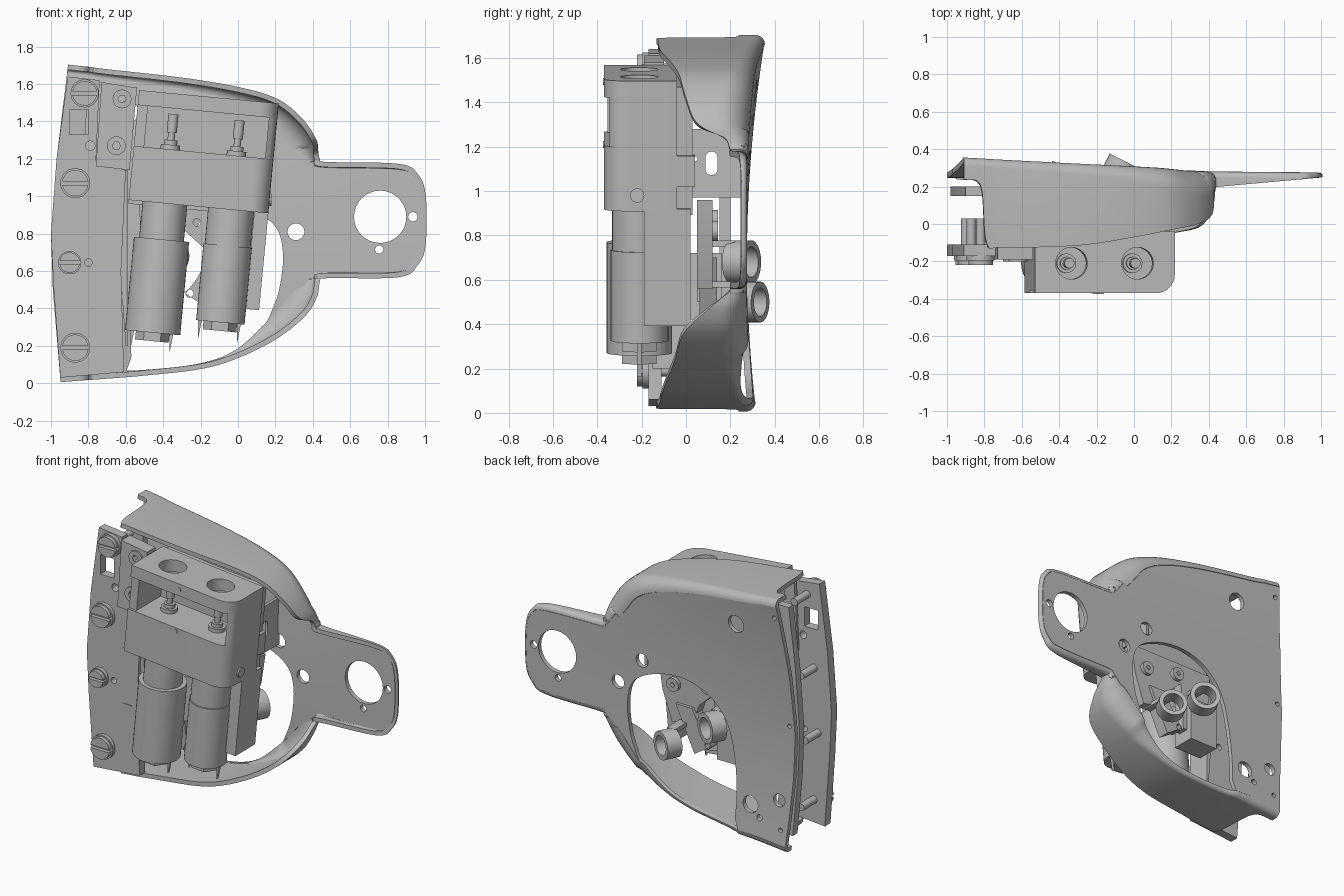
import bpy, bmesh, math
from mathutils import Vector, Matrix

cube = bpy.data.objects.get("Cube")
if cube:
    bpy.data.objects.remove(cube)

mat = bpy.data.materials.new("satin_grey")
mat.use_nodes = True
GREY = (0.5, 0.5, 0.5, 1)
mat.diffuse_color = GREY
mat.node_tree.nodes["Principled BSDF"].inputs["Base Color"].default_value = GREY

TILT = Matrix.Rotation(math.radians(5.45), 4, 'Y')   # lean of the valve unit
FACE_X = Matrix(((0, 0, 1), (1, 0, 0), (0, 1, 0))).to_4x4()   # outline drawn in y, z
parts = []


def evaluated_mesh(ob):
    bpy.context.view_layer.update()
    return bpy.data.meshes.new_from_object(ob.evaluated_get(bpy.context.evaluated_depsgraph_get()))


def finish(name, bm, matrix=None):
    if matrix:
        bmesh.ops.transform(bm, matrix=matrix, verts=bm.verts)
    bmesh.ops.recalc_face_normals(bm, faces=bm.faces)
    me = bpy.data.meshes.new(name)
    bm.to_mesh(me)
    bm.free()
    me.materials.append(mat)
    ob = bpy.data.objects.new(name, me)
    bpy.context.collection.objects.link(ob)
    parts.append(ob)
    return ob


def circle(x, y, r, n=32, a0=0, a1=360):
    steps = n if a1 - a0 == 360 else n - 1
    angs = [math.radians(a0 + (a1 - a0) * i / steps) for i in range(n)]
    return [(x + r * math.cos(a), y + r * math.sin(a)) for a in angs]


def rect(x0, x1, y0, y1):
    return [(x0, y0), (x1, y0), (x1, y1), (x0, y1)]


def slab_mesh(loops, lo, hi, axis):
    """Filled outline with holes, extruded along y or z."""
    cu = bpy.data.curves.new("outline", 'CURVE')
    cu.dimensions, cu.fill_mode, cu.extrude = '2D', 'BOTH', (hi - lo) / 2
    for loop in loops:
        sp = cu.splines.new('POLY')
        sp.points.add(len(loop) - 1)
        for p, q in zip(sp.points, loop):
            p.co = (q[0], q[1], 0, 1)
        sp.use_cyclic_u = True
    ob = bpy.data.objects.new("outline", cu)
    bpy.context.collection.objects.link(ob)
    me = evaluated_mesh(ob)
    bm = bmesh.new()
    bm.from_mesh(me)
    bpy.data.objects.remove(ob)
    bpy.data.curves.remove(cu)
    bpy.data.meshes.remove(me)
    bmesh.ops.remove_doubles(bm, verts=bm.verts, dist=0.0001)
    mid = (lo + hi) / 2
    for v in bm.verts:
        x, y, z = v.co
        v.co = (x, z + mid, y) if axis == 'y' else (x, y, z + mid)
    return bm


def slab(name, loops, lo, hi, axis='y', matrix=None):
    return finish(name, slab_mesh(loops, lo, hi, axis), matrix)


def box(name, x0, x1, y0, y1, z0, z1, matrix=None):
    return slab(name, [rect(x0, x1, y0, y1)], z0, z1, 'z', matrix)


def spline(pts, n=8):
    """Smooth path through the points."""
    P = [Vector(p) for p in pts]
    P = [2 * P[0] - P[1]] + P + [2 * P[-1] - P[-2]]
    out = []
    for a, b, c, d in zip(P, P[1:], P[2:], P[3:]):
        for i in range(n):
            t = i / n
            out.append(b + (c - a) * (t / 2) + (2 * a - 5 * b + 4 * c - d) * (t * t / 2)
                       + (3 * b - a - 3 * c + d) * (t ** 3 / 2))
    return out + [P[-2]]


def back(x, z):
    return 0.275 + (0.075 - 0.0375 * (x + 0.9)) * ((z - 0.7) / 0.95) ** 2


def wall(name, path, free_edge):
    """Rim wall turning into the back plate; path gives x, z, front y, radius."""
    bm, rows, inner = bmesh.new(), [], []
    for i, p in enumerate(path):
        t = (path[min(i + 1, len(path) - 1)] - path[max(i - 1, 0)]).to_2d().normalized()
        n = Vector((t.y, -t.x))
        cut = .045 * math.sin(math.pi * (i - free_edge[0]) / (free_edge[1] - free_edge[0])) ** .5 \
            if free_edge[0] < i < free_edge[1] else 0
        y1 = back(p[0], p[1]) - 0.015 - cut
        r = max(min(p[3], y1 - p[2] - .005), .005)
        sec = [(0, p[2])]
        for k in range(8):
            a = math.pi / 2 * k / 7
            sec.append((r * (1 - math.cos(a)), y1 - r + r * math.sin(a)))
        rows.append([bm.verts.new((p[0] + n.x * d, y, p[1] + n.y * d)) for d, y in sec])
        inner.append((p[0] + n.x * r, p[1] + n.y * r))
    for a, b in zip(rows, rows[1:]):
        for j in range(len(a) - 1):
            bm.faces.new((a[j], a[j + 1], b[j + 1], b[j]))
    ob = finish(name, bm)
    mod = ob.modifiers.new("thickness", 'SOLIDIFY')
    mod.thickness, mod.offset = 0.028, 0
    solid = evaluated_mesh(ob)
    ob.modifiers.clear()
    ob.data = solid
    return inner


# Shell rim: along the top, around the tab and back along the bottom
rim_path = spline([
    (-.91, 1.69, .24, .03), (-.82, 1.68, .2, .03), (-.79, 1.677, -.1, .03), (-.7, 1.665, -.125, .035),
    (-.3, 1.62, -.115, .045), (0, 1.57, -.07, .065), (.2, 1.51, -.03, .1), (.33, 1.41, 0, .13),
    (.405, 1.3, .05, .12), (.415, 1.24, .17, .07), (.425, 1.195, .195, .04), (.46, 1.17, .2, .02),
    (.85, 1.16, .235, .02), (.95, 1.11, .245, .01), (.99, 1.0, .25, .01),
    (.99, .75, .25, .01), (.95, .64, .245, .01), (.85, .58, .235, .02),
    (.46, .575, .2, .02), (.425, .55, .195, .04), (.41, .47, .1, .1), (.35, .37, -.01, .12),
    (.2, .25, -.05, .09), (0, .15, -.09, .03), (-.2, .09, -.11, .015), (-.5, .055, -.12, .015),
    (-.72, .037, -.13, .03), (-.79, .032, -.1, .03), (-.82, .03, .2, .03), (-.95, .02, .24, .03)])
# The opening breaks through the bottom of the plate, leaving the wall edge free there
cut_start = min(range(len(rim_path)), key=lambda i: (rim_path[i].to_2d() - Vector((.2, .25))).length)
cut_end = min(range(len(rim_path)), key=lambda i: (rim_path[i].to_2d() - Vector((-.58, .05))).length)
rim = wall("shell_rim", rim_path, (cut_start, cut_end))

# Back plate with its large opening, gently bowed
opening = [tuple(p) for p in spline([
    (.17, .36), (.22, .5), (.24, .7), (.19, .85), (.02, .94), (-.18, .96), (-.36, .9), (-.49, .76),
    (-.55, .56), (-.575, .32), (-.57, .14)])]
edge = [(-.99, .5), (-1, .8), (-.97, 1.2)]
holes = [(.76, .89, .14), (.935, .89, .025), (.755, .715, .022), (.31, .81, .045), (.13, 1.0, .045),
         (-.59, 1.45, .058), (-.68, .26, .055), (-.89, .34, .042), (-.75, .19, .02), (-.96, .85, .015),
         (-.91, .15, .015), (-.89, 1.58, .015)]
outline = edge + rim[:cut_start + 1] + opening + rim[cut_end:]
bm = slab_mesh([outline] + [circle(*h) for h in holes], -.03, 0, 'y')
for i in range(1, 20):
    for axis, at in ((0, -1 + i * .1), (2, i * .085)):
        co, no = Vector(), Vector()
        co[axis], no[axis] = at, 1
        bmesh.ops.bisect_plane(bm, geom=bm.verts[:] + bm.edges[:] + bm.faces[:], plane_co=co, plane_no=no)
for v in bm.verts:
    v.co.y += back(v.co.x, v.co.z)
finish("shell_back_plate", bm)

# Rail behind the left edge and the front strip
slab("inner_rail", [[(-.93, .08), (-.97, .5), (-.98, .8), (-.95, 1.2), (-.9, 1.6), (-.8, 1.6), (-.85, .8),
                     (-.81, .08)]], .15, .2)
strip = [(-.95, .03), (-.985, .5), (-1, .8), (-.97, 1.2), (-.91, 1.64), (-.74, 1.62), (-.76, 1.17), (-.6, 1.14),
         (-.625, .6), (-.61, .06)]
slab("front_strip", [strip, rect(-.9, -.8, 1.33, 1.46), circle(-.79, 1.27, .025), circle(-.8, .645, .02)],
     -.17, -.11)
slab("upper_bracket", [[(-.76, 1.16), (-.58, 1.14), (-.54, 1.58), (-.73, 1.61)],
                       circle(-.62, 1.52, .04), circle(-.65, 1.27, .04)], -.19, -.1)
slab("strip_side_web", [[(-.63, .6), (-.6, .2), (-.59, .2), (-.59, 1.14), (-.61, 1.14)]], -.15, .02)
for z in (.51, .88):
    box("index_mark", -.73, -.67, -.174, -.169, z - .004, z + .004)
for x, z in ((-.62, 1.52), (-.65, 1.27)):
    slab("socket_screw", [circle(x, z, .05), circle(x, z, .022, 6)], -.2, -.15)

# Slotted screws with posts
for x, z, r in ((-.82, 1.55, .075), (-.87, 1.07, .08), (-.9, .645, .062), (-.87, .19, .08)):
    slab("screw_base", [circle(x, z, r)], -.195, -.16)
    for a in (8, 188):
        slab("screw_head_half", [circle(x, z, r * .88, 16, a, a + 164)], -.22, -.19)
    slab("screw_post", [circle(x, z, .025, 16)], -.12, .03)

# Tilted valve block: body, cavity walls, drilled cap
corner = circle(-.025, -.27, .1, 8, -90, 0)
outer = [(-.675, -.04), (-.675, -.37)] + corner + [(.075, -.04)]
hollow = [(-.675, -.04), (-.675, -.355), (-.62, -.355), (-.62, -.1), (.03, -.1), (.03, -.345)]
hollow += corner[4:] + [(.075, -.04)]
bores = [(-.48, .12, .148, .226), (-.125, .123, .13, .315)]
slab("block_body", [outer], .92, 1.21, 'z', TILT)
slab("block_cavity_walls", [hollow], 1.21, 1.43, 'z', TILT)
slab("block_cap", [outer] + [circle(b[0], -.21, .085) for b in bores], 1.43, 1.51, 'z', TILT)
box("block_back", -.675, .05, -.05, .03, .9, 1.48, TILT)
box("block_leg", .0, .075, -.19, .02, .4, .93, TILT)
box("block_side_rib", .02, .07, -.05, .04, 1.03, 1.17, TILT)
slot = circle(.115, 1.15, .028, 12, 0, 180) + circle(.115, 1.1, .028, 12, 180, 359)
slab("side_web", [rect(.02, .265, .97, 1.28), slot, circle(.04, 1.145, .012)], .1, .12, 'z', FACE_X)
for u, w in ((-.32, 1.47), (-.32, 1.185)):
    slab("block_pin", [circle(u, w, .016, 16)], -.374, -.36, 'y', TILT)
slab("side_button", [circle(-.22, .98, .032)], .16, .18, 'z', FACE_X)

# Cylinders, end nuts, stems and contact pins
for u, neck, body, low in bores:
    def ring(name, r, z0, z1, n=40):
        slab(name, [circle(u, -.21, r, n)], z0, z1, 'z', TILT)
    ring("cylinder_neck", neck, .7, .93)
    ring("cylinder_body", body, low, .727)
    ring("cylinder_nut", .09, low - .045, low, 6)
    ring("stem_base", .052, 1.2, 1.235)
    ring("stem_collar", .035, 1.235, 1.26)
    ring("stem", .019, 1.26, 1.3, 16)
    ring("stem_tip", .027, 1.3, 1.4, 16)
    for d in (-.11, .1):
        slab("contact_pin", [[(u + d - .01, low), (u + d + .01, low), (u + d, low - .1)]], -.22, -.2, 'y', TILT)

# Rear bracket, its arm, screws and rings
slab("rear_bracket", [[(.12, .96), (.09, .76), (.02, .56), (-.14, .6), (-.18, .72), (-.29, .82), (-.31, .5),
                       (-.5, .5), (-.53, .96)], circle(-.22, .86, .02, 16)], .05, .12)
slab("bracket_arm", [[(-.14, .7), (-.02, .7), (-.16, .4), (-.28, .48), (-.22, .56)],
                     circle(-.26, .48, .022, 16)], .06, .14)
box("bracket_step", -.55, -.34, 0, .16, .42, .72)
for x, z in ((0, .82), (-.25, .87)):
    slab("bracket_screw", [circle(x, z, .045), circle(x, z, .018, 4)], .11, .145)
for x, y, z, r in ((-.37, .25, .68, .098), (-.07, .29, .5, .092)):
    aim = Vector((.45, .9, 0)).to_track_quat('Z', 'Y').to_matrix().to_4x4()
    slab("rear_ring", [circle(0, 0, r), circle(0, 0, r * .7)], -.05, .05, 'z', Matrix.Translation((x, y, z)) @ aim)
    box("ring_stalk", x - .03, x + .03, .06, y - .03, z + r * .7, z + r)

bpy.ops.object.select_all(action='DESELECT')
for ob in parts:
    ob.select_set(True)
bpy.context.view_layer.objects.active = parts[0]
bpy.ops.object.shade_smooth_by_angle(angle=math.radians(35))
